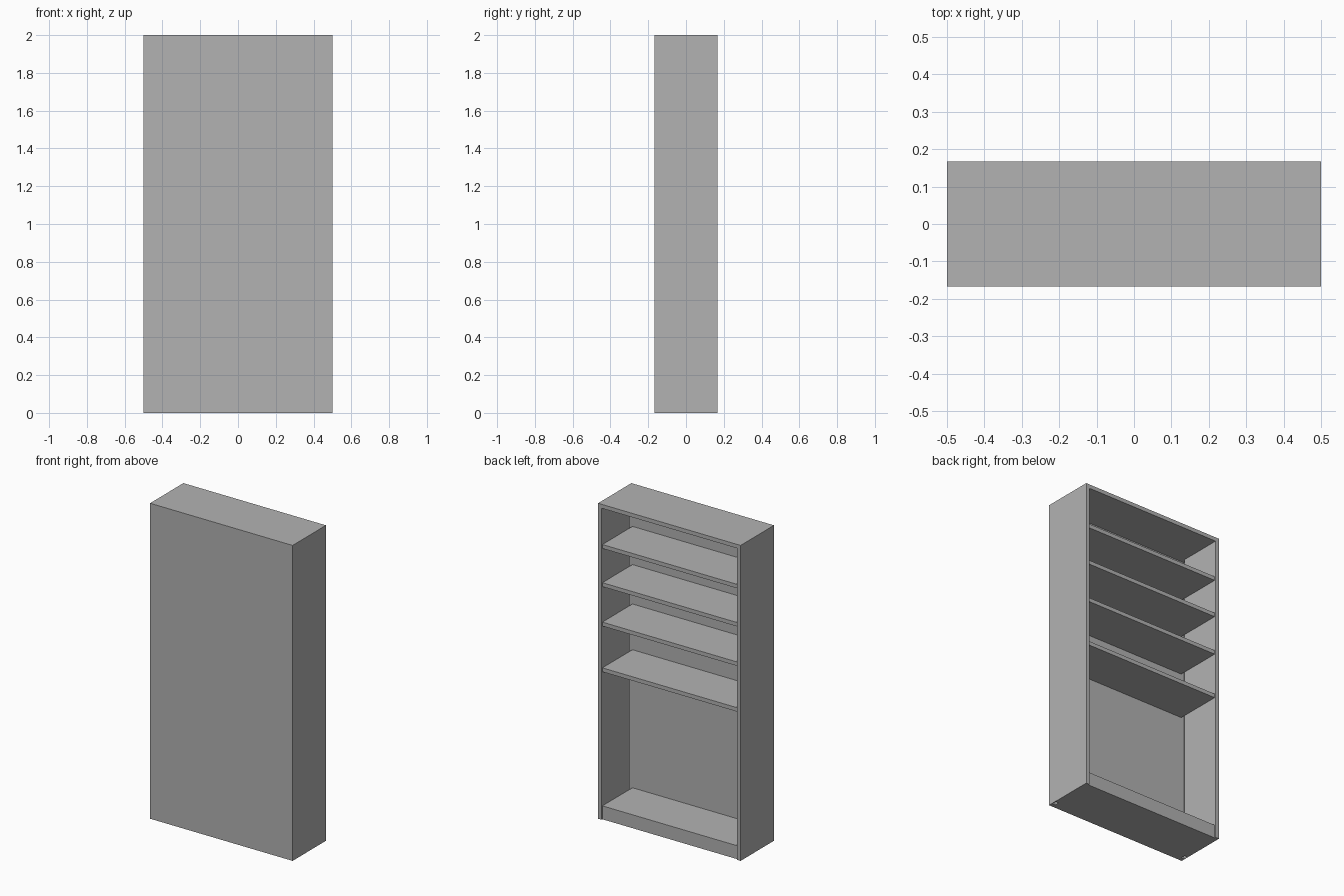
import bpy
import bmesh
from mathutils import Vector

if "Cube" in bpy.data.objects:
    bpy.data.objects.remove(bpy.data.objects["Cube"], do_unlink=True)

grey = bpy.data.materials.new("board_grey")
grey.use_nodes = True
colour = (0.448, 0.448, 0.448, 1)
grey.diffuse_color = colour
grey.node_tree.nodes["Principled BSDF"].inputs["Base Color"].default_value = colour

W, D, H = 0.5, 0.167, 2.0      # half width, half depth, height
T = 0.025                      # board thickness
SKIN = 0.003                   # outer skin of each side
BACK = -D + T                  # inner face of the closed panel
FRONT = D - 0.008              # slightly recessed shelf edge
INNER = W - T                  # inner face of the sides


def box(name, x, y, z):
    """Box between the given (low, high) limits on each axis."""
    lo, hi = (Vector(c) for c in zip(x, y, z))
    bm = bmesh.new()
    bmesh.ops.create_cube(bm, size=1)
    for v in bm.verts:
        v.co = (lo + hi) / 2 + v.co * (hi - lo)
    mesh = bpy.data.meshes.new(name)
    bm.to_mesh(mesh)
    bm.free()
    mesh.materials.append(grey)
    obj = bpy.data.objects.new(name, mesh)
    bpy.context.collection.objects.link(obj)
    return obj


# Case: closed panel and top board
box("closed_panel", (-W, W), (-D, BACK), (0, H))
box("top_board", (-W, W), (BACK, D), (H - T, H))

# Sides: thin full-depth skin, with a board stopping short of the panel
for side, s in (("left", 1), ("right", -1)):
    box(side + "_skin", sorted((s * W, s * (W - SKIN))), (BACK, D), (0, H - T))
    box(side + "_board", sorted((s * INNER, s * (W - SKIN))),
        (BACK + 0.03, D), (0, H - T))

# Plinth forming the lowest shelf
box("plinth", (-INNER, INNER), (BACK, FRONT), (0, 0.085))

# Shelves, given by the height of their top faces
for i, z in enumerate((0.96, 1.25, 1.5, 1.742)):
    box(f"shelf_{i + 1}", (-INNER, INNER), (BACK, FRONT), (z - T, z))
